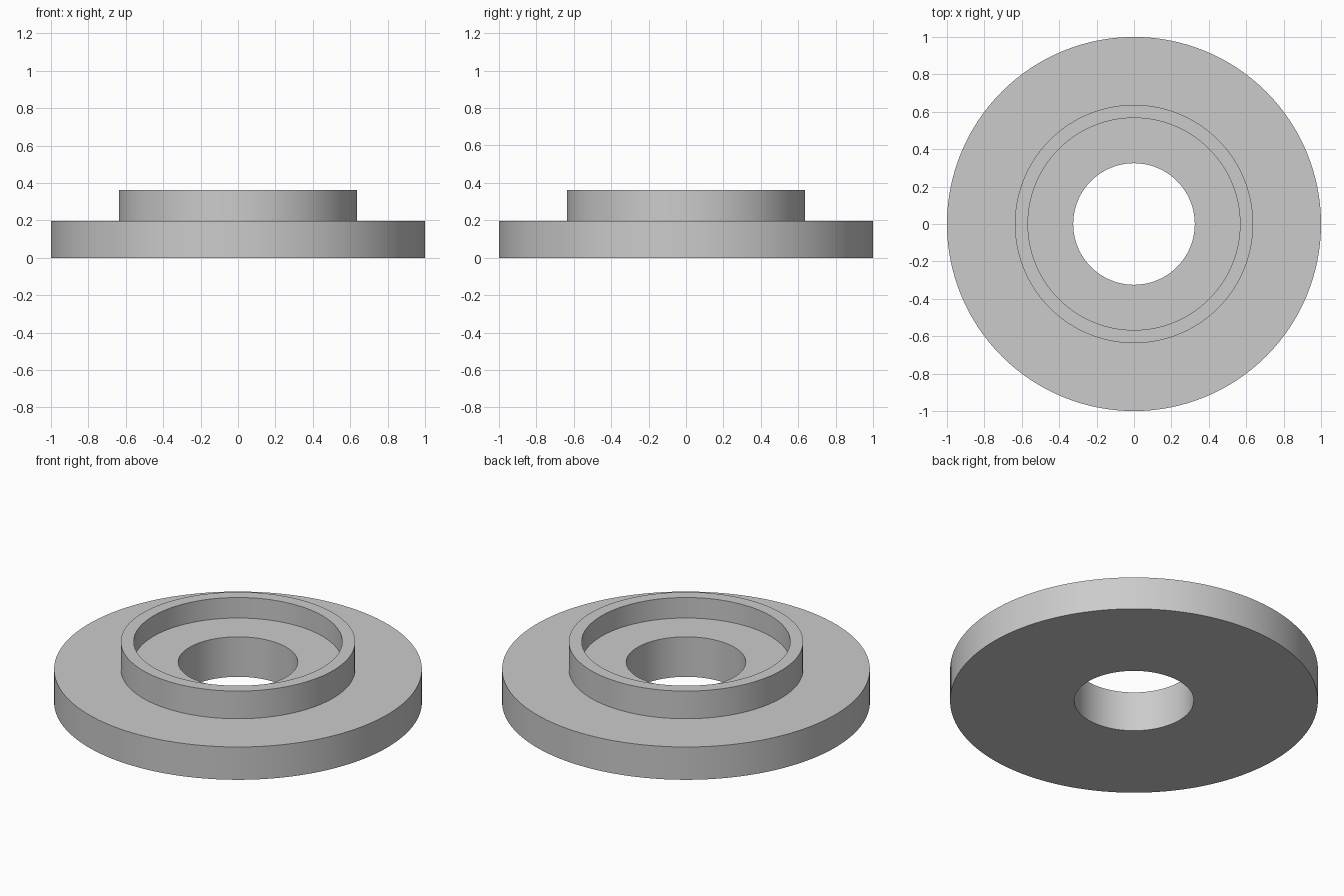
import bpy, bmesh, math

cube = bpy.data.objects.get("Cube")
if cube:
    bpy.data.objects.remove(cube, do_unlink=True)

SEGMENTS = 128

# One plain metal colour
grey = bpy.data.materials.new("plain grey")
grey.use_nodes = True
colour = (0.6, 0.6, 0.6, 1)
grey.diffuse_color = colour
grey.node_tree.nodes["Principled BSDF"].inputs["Base Color"].default_value = colour

# Radii and heights
OUTER, COLLAR, RECESS, BORE = 1.0, 0.637, 0.567, 0.325
FLANGE_TOP, FLOOR, COLLAR_TOP = 0.197, 0.24, 0.363


def lathe(name, profile):
    """Spin a closed (radius, height) profile round the z axis."""
    bm = bmesh.new()
    verts = [bm.verts.new((r, 0, z)) for r, z in profile]
    edges = [bm.edges.new((v, verts[(i + 1) % len(verts)])) for i, v in enumerate(verts)]
    bmesh.ops.spin(bm, geom=verts + edges, cent=(0, 0, 0), axis=(0, 0, 1),
                   angle=math.tau, steps=SEGMENTS, use_merge=True)
    bmesh.ops.remove_doubles(bm, verts=bm.verts, dist=0.0001)
    bmesh.ops.recalc_face_normals(bm, faces=bm.faces)
    mesh = bpy.data.meshes.new(name)
    bm.to_mesh(mesh)
    bm.free()
    mesh.materials.append(grey)
    obj = bpy.data.objects.new(name, mesh)
    bpy.context.collection.objects.link(obj)
    bpy.ops.object.select_all(action='DESELECT')
    obj.select_set(True)
    bpy.context.view_layer.objects.active = obj
    bpy.ops.object.shade_smooth_by_angle(angle=math.radians(30))
    return obj


# Flange with raised collar, shallow recess and through bore
lathe("flanged_collar", [
    (BORE, 0), (OUTER, 0), (OUTER, FLANGE_TOP), (COLLAR, FLANGE_TOP),
    (COLLAR, COLLAR_TOP), (RECESS, COLLAR_TOP), (RECESS, FLOOR), (BORE, FLOOR),
])
